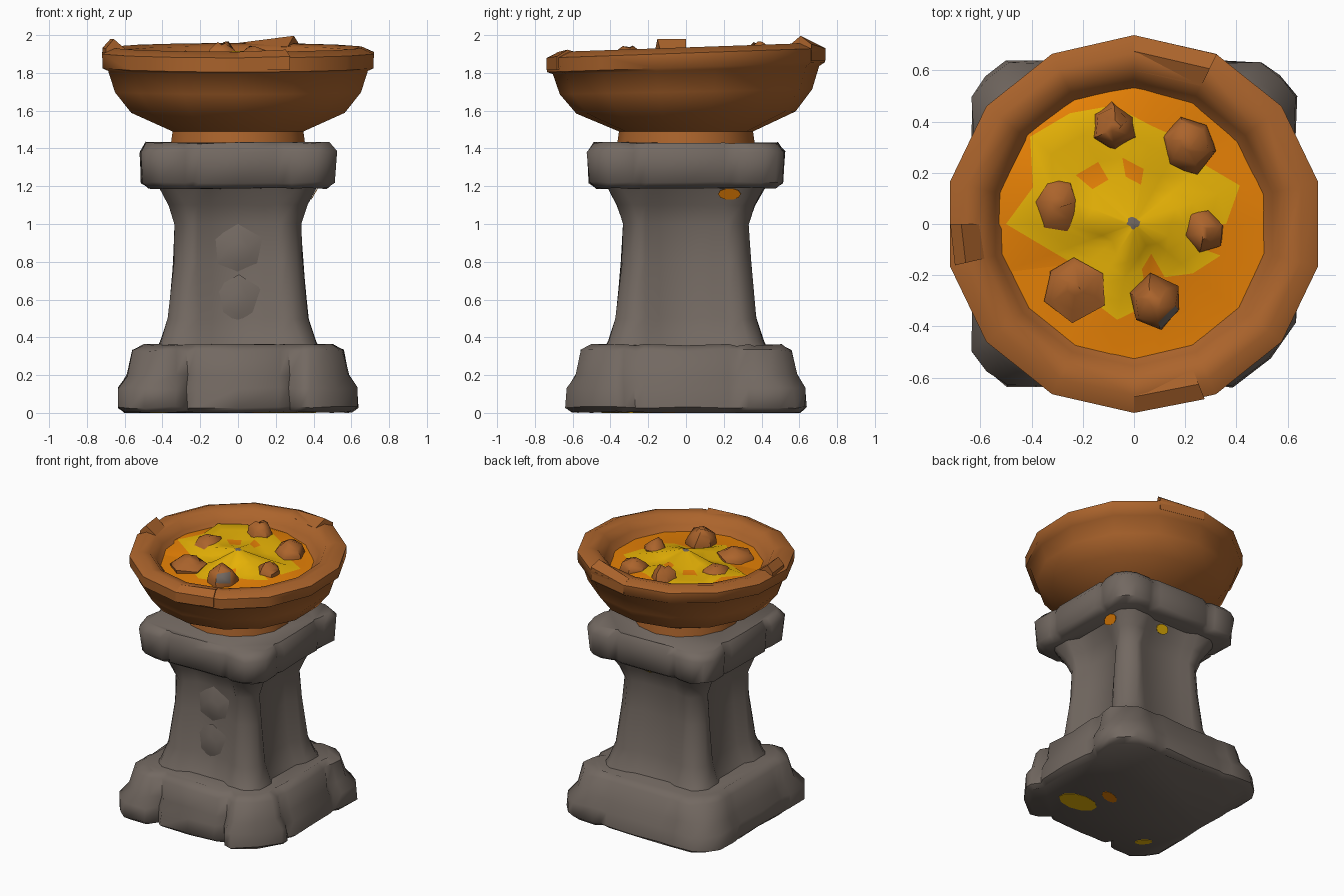
import bpy, bmesh, random
from math import sin, cos, pi, radians
from mathutils import Vector, Matrix

random.seed(4)
if "Cube" in bpy.data.objects:
    bpy.data.objects.remove(bpy.data.objects["Cube"])


def material(name, rgb):
    m = bpy.data.materials.new(name)
    m.use_nodes = True
    m.diffuse_color = (*rgb, 1)
    m.node_tree.nodes["Principled BSDF"].inputs["Base Color"].default_value = (*rgb, 1)
    return m


STONE = material("grey stone", (0.17, 0.14, 0.12))
CLAY = material("terracotta", (0.41, 0.127, 0.025))
ORANGE = material("orange embers", (0.89, 0.245, 0.002))
YELLOW = material("yellow embers", (0.81, 0.455, 0.002))


def loft(name, rings, mats, angle=40, jitter=0.0, matrix=None, rule=None):
    """Skin a stack of closed rings and cap both ends; rule(level, i) picks the colour."""
    bm = bmesh.new()
    rows = []
    for ring in rings:
        rows.append([bm.verts.new(Vector(p) + Vector(
            [random.uniform(-jitter, jitter) for _ in range(3)])) for p in ring])
    n = len(rows[0])
    for level, (lo, hi) in enumerate(zip(rows, rows[1:])):
        for i in range(n):
            j = (i + 1) % n
            f = bm.faces.new((lo[i], lo[j], hi[j], hi[i]))
            f.material_index = rule(level, i) if rule else 0
    bm.faces.new(rows[0][::-1])
    top = bm.faces.new(rows[-1])
    top.material_index = rule(len(rows) - 1, 0) if rule else 0
    bmesh.ops.recalc_face_normals(bm, faces=bm.faces)
    if matrix:
        bm.transform(matrix)
    mesh = bpy.data.meshes.new(name)
    bm.to_mesh(mesh)
    bm.free()
    for m in mats:
        mesh.materials.append(m)
    ob = bpy.data.objects.new(name, mesh)
    bpy.context.collection.objects.link(ob)
    bpy.ops.object.select_all(action='DESELECT')
    ob.select_set(True)
    bpy.context.view_layer.objects.active = ob
    bpy.ops.object.shade_smooth_by_angle(angle=radians(angle))
    return ob


def square(z, w, cuts, half, wear=(1, 1, 1, 1)):
    """Square ring: half lists (offset, inset) along a side, wear scales the insets of
    each side, cuts are the chamfers of the corners (front right, then anticlockwise)."""
    side = [(-x, d) for x, d in reversed(half) if x > 0] + list(half)
    ring = []
    for k in range(4):
        turn = Matrix.Rotation(k * pi / 2, 3, 'Z')
        c = cuts[k]
        pts = [(cuts[k - 1] - w, 0)] + [(x, d * wear[k]) for x, d in side]
        pts += [(w - c, 0), (w - 0.42 * c, 0.42 * c)]
        ring += [turn @ Vector((x, d - w, z)) for x, d in pts]
    return ring


def circle(r, z, n, tilt=0.0):
    pts = [(r * sin(2 * pi * i / n), r * cos(2 * pi * i / n)) for i in range(n)]
    return [(x, y, z + tilt * y) for x, y in pts]


def patch(name, mat, place, rx, ry, turn, axis='Z'):
    """Thin painted blotch."""
    m = Matrix.Translation(place) @ Matrix.Rotation(turn, 4, axis) @ Matrix.Diagonal((rx, ry, 1, 1))
    loft(name, [circle(1, 0, 10), circle(1, 0.004, 10)], [mat], 30, 0, m)


# Foot: lobed blocks with creases on the front and side, plain at the back
foot = []
for z, w, m, c in [(0.004, 0.6, 0.03, 0.24), (0.03, 0.635, 0.03, 0.25), (0.13, 0.63, 0.035, 0.25),
                   (0.2, 0.585, 0.015, 0.2), (0.33, 0.555, 0, 0.17), (0.36, 0.5, 0, 0.15)]:
    foot.append(square(z, w, (c, 0.14, 0.14, 0.14),
                       [(0, m), (0.22, m), (0.27, m + 0.045), (0.33, 0)], (1, 0.5, 0.1, 0.1)))
loft("stone_foot", foot, [STONE], 55, 0.006)

# Shaft: corner posts with recessed panels, flaring at both ends
shaft = []
for z, w, d in [(0.3, 0.45, 0.03), (0.38, 0.41, 0.04), (0.5, 0.37, 0.045),
                (0.8, 0.342, 0.05), (1.0, 0.332, 0.05), (1.1, 0.365, 0.05), (1.22, 0.43, 0.045)]:
    shaft.append(square(z, w, [0.08] * 4, [(0, d), (0.14, d), (0.21, 0)], (1, 1, 0.6, 1)))
loft("stone_shaft", shaft, [STONE], 50, 0.005)

# Capital slab with shallow creases
cap = []
for z, w in [(1.19, 0.47), (1.22, 0.51), (1.38, 0.52), (1.43, 0.485)]:
    cap.append(square(z, w, [0.1] * 4, [(0, 0), (0.2, 0), (0.24, 0.02), (0.28, 0)]))
loft("stone_capital", cap, [STONE], 55, 0.006)

# Worn facets standing slightly out of the front panel
for i, (z, y) in enumerate([(0.85, -0.285), (0.58, -0.305)]):
    lump = [circle(0.15, 0, 6), circle(0.06, 0.025, 6)]
    loft(f"panel_facet_{i + 1}", lump, [STONE], 60, 0.005,
         Matrix.Translation((0, y, z)) @ Matrix.Rotation(pi / 2, 4, 'X'))

# Stray ember stains under the foot and high on the shaft
patch("foot_stain_large", YELLOW, (0.27, -0.27, 0), 0.15, 0.09, 0)
patch("foot_stain_side", ORANGE, (0.15, -0.08, 0), 0.08, 0.04, 0.4)
patch("foot_stain_small", YELLOW, (-0.42, -0.4, 0), 0.06, 0.03, -0.8)
patch("shaft_stain_back", YELLOW, (0.06, 0.368, 1.15), 0.05, 0.035, radians(-120), 'X')
patch("shaft_stain_side", ORANGE, (0.402, 0.23, 1.16), 0.035, 0.06, radians(120), 'Y')

# Bowl: fourteen-sided turned shape with a slightly tilted rim
SIDES = 14
profile = [(0.365, 1.42, 0), (0.355, 1.49, 0), (0.58, 1.59, 0.01), (0.668, 1.7, 0.02),
           (0.705, 1.815, 0.03), (0.735, 1.83, 0.035), (0.738, 1.905, 0.035),
           (0.67, 1.935, 0.035), (0.6, 1.92, 0.035), (0.555, 1.865, 0.03),
           (0.51, 1.8, 0.02), (0.44, 1.77, 0.02)]
loft("bowl", [circle(r, z, SIDES, t) for r, z, t in profile], [CLAY], 62)


# Broken rim pieces: wedges that blend into the inner lip and end in a step
def rim_chip(name, start, end, rise_start, rise_end, inner=0.6, outer=0.738):
    rings = []
    for deg, rise in ((start, rise_start), (end, rise_end)):
        a = radians(deg)
        ring = []
        for r, z in [(inner, 1.87), (outer, 1.84), (outer, 1.905 + rise * 0.6),
                     (0.675, 1.935 + rise), (inner, 1.92)]:
            ring.append((r * cos(a), r * sin(a), z + 0.035 * r * sin(a)))
        rings.append(ring)
    loft(name, rings, [CLAY], 40)


rim_chip("rim_chip_back", 90, 64, 0, 0.04)
rim_chip("rim_chip_side", 180, 193, 0.045, 0.05, 0.6, 0.718)
rim_chip("rim_chip_front", 270, 292, 0, 0.01)

# Ember bed: yellow blotch with orange islands, heaped against the back left wall
blotch = [0.36, 0.44, 0.36, 0.38, 0.39, 0.47, 0.50, 0.53, 0.42,
          0.50, 0.33, 0.27, 0.34, 0.38, 0.32, 0.24, 0.30, 0.36]
bed = []
for scale, z, bump, heap in [(None, 1.81, 0, 0.035), (1, 1.822, 0.004, 0.055),
                             (0.8, 1.835, 0.005, 0.045), (0.56, 1.85, 0.012, 0.02),
                             (0.4, 1.868, 0.01, 0), (0.06, 1.915, 0, 0)]:
    ring = []
    for i, reach in enumerate(blotch):
        a = 2 * pi * i / len(blotch)
        r = reach * scale if scale else 0.56
        lift = heap * max(0, cos(a - radians(125)))
        ring.append((r * cos(a), r * sin(a), z + bump * (-1) ** (i // 2) + lift))
    bed.append(ring)
ISLANDS = {(3, 6), (3, 4), (1, 14), (2, 14), (1, 17)}


def bed_colour(level, i):
    if level == 5:
        return 2
    return 0 if level == 0 or (level, i) in ISLANDS else 1


loft("ember_bed", bed, [ORANGE, YELLOW, STONE], 50, 0, None, bed_colour)

# Coals: squat irregular lumps resting in the embers, the last one with an ashen facet
coals = [(-0.08, 0.38, 0.105, 1.955), (0.21, 0.31, 0.115, 1.915), (-0.3, 0.08, 0.115, 1.915),
         (0.27, -0.03, 0.085, 1.905), (-0.23, -0.25, 0.125, 1.9), (0.08, -0.31, 0.11, 1.935)]
for i, (x, y, r, top) in enumerate(coals):
    rings = [circle(r * 0.95, 1.77, 6), circle(r, 1.845, 6), circle(r * 0.7, top - 0.03, 6),
             circle(r * 0.2, top, 6)]
    spin = Matrix.Translation((x, y, 0)) @ Matrix.Rotation(i * 1.3, 4, 'Z')
    ashen = (lambda level, k: int(level == 1 and k == 2)) if i == 5 else None
    loft(f"coal_{i + 1}", rings, [CLAY, STONE], 50, 0.012, spin, ashen)
